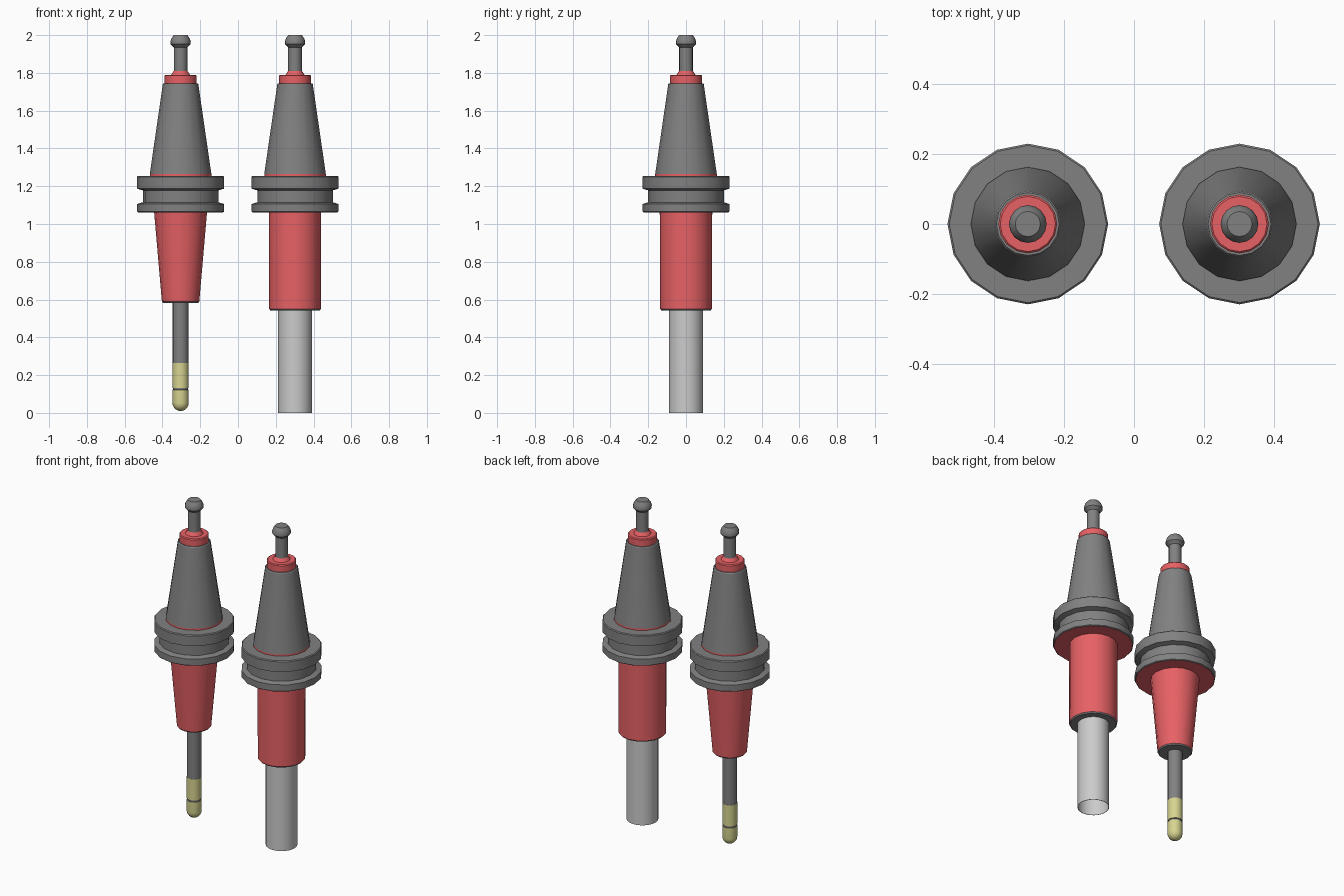
import bpy, bmesh, math

if "Cube" in bpy.data.objects:
    bpy.data.objects.remove(bpy.data.objects["Cube"])


def make_mat(name, rgb):
    m = bpy.data.materials.new(name)
    m.diffuse_color = (*rgb, 1)
    m.use_nodes = True
    m.node_tree.nodes["Principled BSDF"].inputs["Base Color"].default_value = m.diffuse_color
    return m


RED = make_mat("red", (0.80, 0.12, 0.13))
YELLOW = make_mat("yellow", (0.68, 0.66, 0.28))
LIGHT = make_mat("light_steel", (0.55, 0.55, 0.55))
DARK = make_mat("dark_steel", (0.22, 0.22, 0.22))


def lathe(name, cx, profile, mat=DARK, segs=16):
    """Revolve (radius, z) points, listed bottom to top, about a vertical axis."""
    bm = bmesh.new()
    rings = []
    for r, z in profile:
        if r == 0:
            rings.append([bm.verts.new((0, 0, z))] * segs)
        else:
            rings.append([bm.verts.new((r * math.cos(2 * math.pi * i / segs),
                                        r * math.sin(2 * math.pi * i / segs), z))
                          for i in range(segs)])
    for a, b in zip(rings, rings[1:]):
        for i in range(segs):
            j = (i + 1) % segs
            bm.faces.new(list(dict.fromkeys((a[i], a[j], b[j], b[i]))))
    me = bpy.data.meshes.new(name)
    bm.to_mesh(me)
    bm.free()
    me.materials.append(mat)
    ob = bpy.data.objects.new(name, me)
    ob.location.x = cx
    bpy.context.collection.objects.link(ob)
    bpy.ops.object.select_all(action='DESELECT')
    ob.select_set(True)
    bpy.context.view_layer.objects.active = ob
    bpy.ops.object.shade_smooth_by_angle(angle=math.radians(30))
    return ob


def holder(side, cx, r_top, r_low, z_low):
    # double-ringed flange with V groove
    lathe(side + "_flange", cx, [
        (0.225, 1.062), (0.23, 1.066), (0.23, 1.106), (0.20, 1.115),
        (0.20, 1.178), (0.23, 1.187), (0.23, 1.25), (0.225, 1.255), (0, 1.255)])
    # red underside of the flange
    lathe(side + "_flange_underside", cx, [(0, 1.062), (0.225, 1.062)], RED)
    # thin red ring under the taper
    lathe(side + "_taper_ring", cx, [(0.163, 1.255), (0.163, 1.265)], RED)
    # taper
    lathe(side + "_taper", cx, [(0.163, 1.265), (0.094, 1.74), (0.09, 1.745), (0, 1.745)])
    # red collar
    lathe(side + "_collar", cx, [(0.084, 1.745), (0.084, 1.785), (0.079, 1.79),
                                 (0.05, 1.79), (0.037, 1.81)], RED)
    # pull stud
    lathe(side + "_pull_stud", cx, [
        (0.036, 1.79), (0.036, 1.935), (0.053, 1.952), (0.054, 1.965),
        (0.048, 1.983), (0.036, 2.0), (0, 2.0)])
    # red nose and its grey end face
    lathe(side + "_nose", cx, [(r_low, z_low + 0.007), (r_top, 1.062)], RED)
    lathe(side + "_nose_end", cx, [(0, z_low), (r_low - 0.006, z_low), (r_low, z_low + 0.007)])


XL, XR = -0.304, 0.302
holder("left", XL, 0.14, 0.099, 0.582)
holder("right", XR, 0.138, 0.137, 0.543)

# ball-nose cutter in the left holder
lathe("cutter_shank", XL, [(0.042, 0.265), (0.042, 0.585)])
ball = [(0.043 * math.sin(a), 0.053 - 0.043 * math.cos(a))
        for a in (math.radians(15 * k) for k in range(7))]
lathe("cutter_ball_tip", XL, ball + [(0.043, 0.122)], YELLOW)
lathe("cutter_groove", XL, [(0.043, 0.122), (0.039, 0.124), (0.039, 0.131), (0.043, 0.133)])
lathe("cutter_flute", XL, [(0.043, 0.133), (0.043, 0.265), (0.042, 0.265)], YELLOW)

# hollow-ended cylinder in the right holder
lathe("cylinder_tool", XR, [(0, 0.11), (0.088, 0.11), (0.088, 0), (0.09, 0), (0.09, 0.545)],
      LIGHT, 32)
